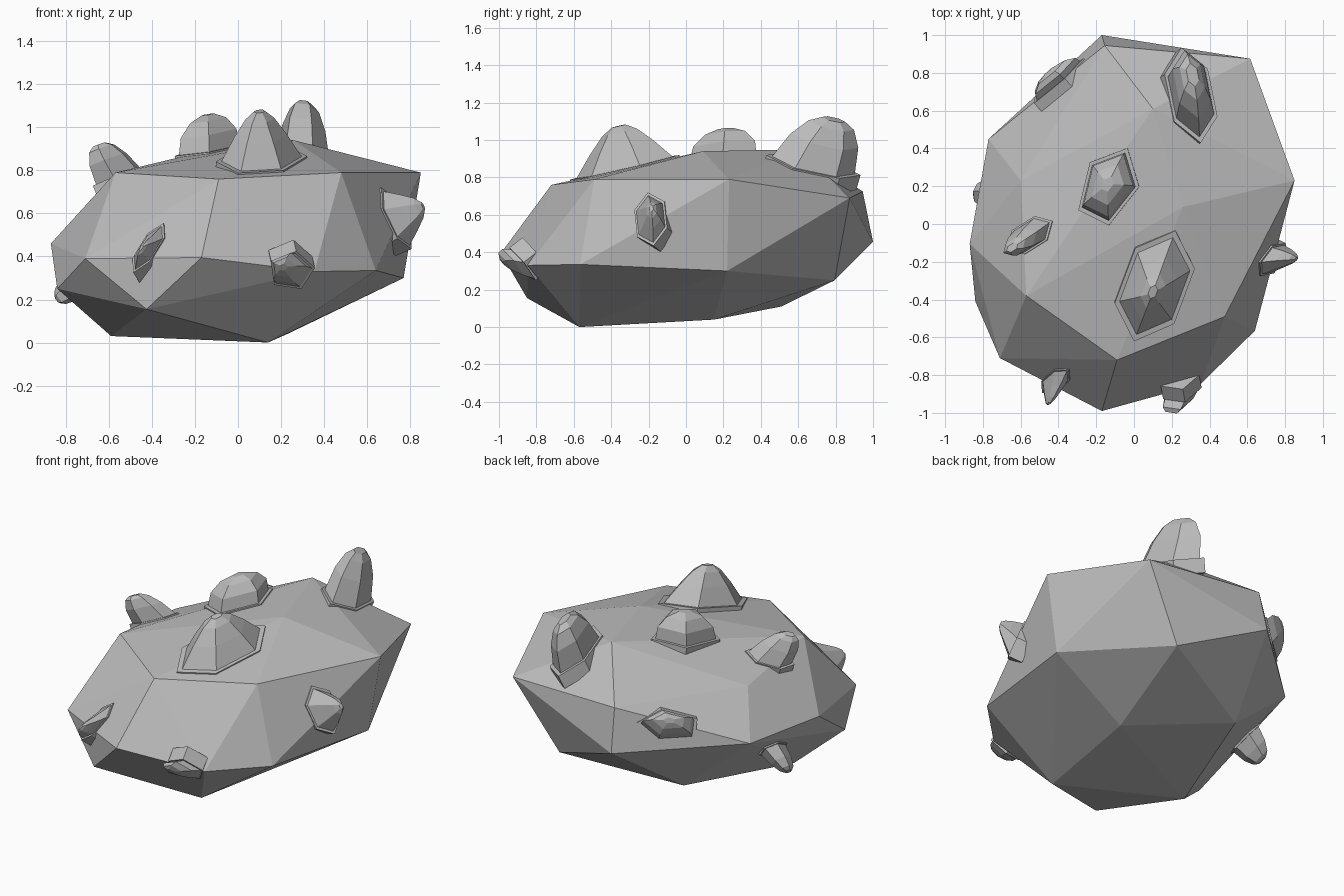
import bpy, bmesh, math
from mathutils import Vector
from mathutils.bvhtree import BVHTree

cube = bpy.data.objects.get("Cube")
if cube:
    bpy.data.objects.remove(cube)

# Single stone colour
stone = bpy.data.materials.new("grey_stone")
stone.use_nodes = True
colour = (0.5, 0.5, 0.5, 1)
stone.diffuse_color = colour
bsdf = next(n for n in stone.node_tree.nodes if n.type == 'BSDF_PRINCIPLED')
bsdf.inputs["Base Color"].default_value = colour
bsdf.inputs["Roughness"].default_value = 0.9


def finish(name, bm):
    bmesh.ops.recalc_face_normals(bm, faces=bm.faces[:])
    mesh = bpy.data.meshes.new(name)
    bm.to_mesh(mesh)
    bm.free()
    mesh.materials.append(stone)
    obj = bpy.data.objects.new(name, mesh)
    bpy.context.collection.objects.link(obj)
    return obj


# Faceted boulder: hull of its corner points, from crown to underside
corners = [
    (.26, .09, .94), (.10, .61, .95), (-.57, -.38, .79), (-.09, -.72, .76),
    (.48, -.49, .79), (.85, .23, .79), (.615, .875, .69), (-.155, .945, .725),
    (-.6, .23, .71),
    (-.17, 1, .455), (-.77, .45, .47), (-.87, -.105, .46), (-.71, -.71, .39),
    (-.17, -.99, .395), (.355, -.845, .33), (.64, -.565, .335),
    (.77, .22, .3), (.34, .795, .25), (-.34, .51, .11), (-.84, -.41, .25),
    (-.425, -.85, .155), (-.59, -.25, .03), (.14, -.57, 0), (.23, .15, .04),
]
bm = bmesh.new()
for c in corners:
    bm.verts.new(c)
bmesh.ops.convex_hull(bm, input=bm.verts[:])
bmesh.ops.recalc_face_normals(bm, faces=bm.faces[:])
surface = BVHTree.FromBMesh(bm)
finish("boulder", bm)

# (height fraction, width fraction) outlines of the outcrops
TAPER = [(0, 1), (.5, .66), (.85, .36), (1, .14)]
BLOCK = [(0, 1), (.5, .92), (.85, .6), (1, .22)]
TOWER = [(0, 1), (.55, .82), (.88, .55), (1, .28)]


def ring(bm, centre, u, v, length, width, sides):
    verts = []
    for i in range(sides):
        a = 2 * math.pi * i / sides
        verts.append(bm.verts.new(centre + u * (length * math.cos(a)) + v * (width * math.sin(a))))
    return verts


def outcrop(name, base, tip, along, length, width, sides=6, outline=TAPER):
    """Tapered prism leaning from the surface at base to tip, on a low collar."""
    base, tip = Vector(base), Vector(tip)
    foot, normal, _, _ = surface.find_nearest(base)
    u = Vector(along)
    u = (u - normal * u.dot(normal)).normalized()
    v = normal.cross(u)
    # Collar around the foot, then the outcrop itself
    steps = [(foot - normal * .08, 1.14), (foot + normal * .008, 1.14), (foot + normal * .008, 1.0)]
    steps += [(foot.lerp(tip, h), w) for h, w in outline[1:]]
    bm = bmesh.new()
    rings = [ring(bm, c, u, v, length * w, width * w, sides) for c, w in steps]
    for low, high in zip(rings, rings[1:]):
        for i in range(sides):
            j = (i + 1) % sides
            bm.faces.new((low[i], low[j], high[j], high[i]))
    bm.faces.new(rings[0][::-1])
    bm.faces.new(rings[-1])
    finish(name, bm)


# Crown outcrops
outcrop("front_crown_outcrop", (.11, -.33, .86), (.1, -.36, 1.075), (.22, .6, .1), .28, .17)
outcrop("middle_crown_outcrop", (-.13, .2, .87), (-.14, .21, 1.06), (.2, .4, 0), .2, .135, 5, BLOCK)
outcrop("back_crown_outcrop", (.3, .68, .86), (.31, .79, 1.11), (.06, -.5, 0), .23, .125, 6, TOWER)

# Side outcrops
outcrop("back_right_outcrop", (-.4, .74, .6), (-.45, .81, .67), (.3, .22, .05), .17, .085, 5, BLOCK)
outcrop("right_shoulder_outcrop", (-.55, -.06, .76), (-.645, -.125, .92), (.2, .12, .05), .13, .075, 6, TOWER)
outcrop("right_low_outcrop", (-.76, .16, .27), (-.84, .16, .2), (-.1, .5, .2), .11, .07, 6, TOWER)
outcrop("front_right_outcrop", (-.41, -.82, .43), (-.45, -.95, .44), (.1, .05, .28), .13, .05)
outcrop("front_left_outcrop", (.25, -.88, .33), (.21, -.985, .35), (.07, .05, -.15), .105, .095, 5, BLOCK)
outcrop("left_outcrop", (.72, -.18, .57), (.86, -.185, .635), (.1, .05, -.3), .14, .09)
